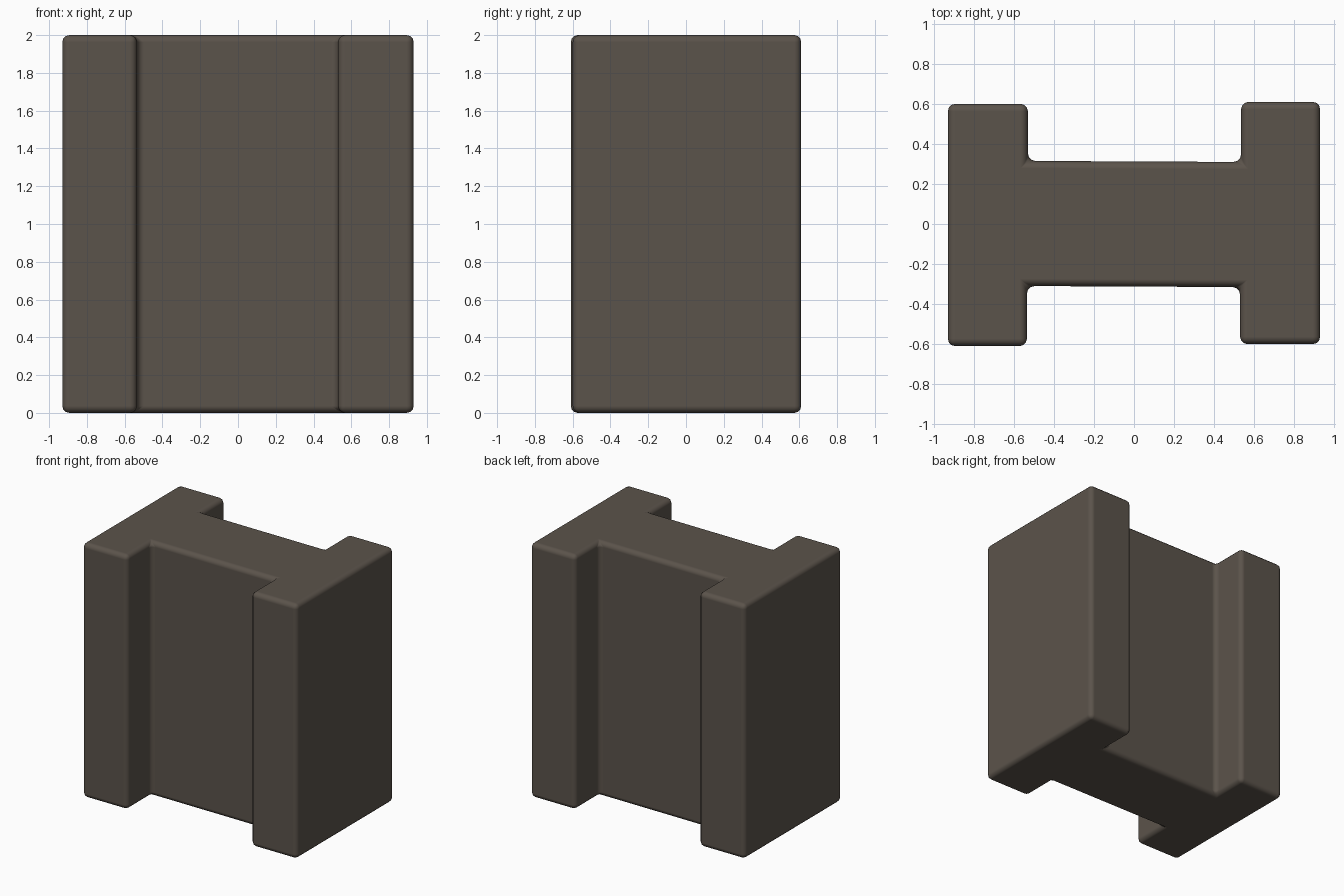
import bpy, bmesh, math

if "Cube" in bpy.data.objects:
    bpy.data.objects.remove(bpy.data.objects["Cube"])

HEIGHT = 2.0

# one flat stone colour
stone = bpy.data.materials.new("dark_brown_stone")
stone.diffuse_color = (0.105, 0.087, 0.070, 1.0)
stone.use_nodes = True
stone.node_tree.nodes["Principled BSDF"].inputs["Base Color"].default_value = stone.diffuse_color

# H-shaped outline: half of it, the rest is the same turned by 180 degrees
half = [(-0.535, -0.31), (-0.535, -0.61), (-0.93, -0.61),
        (-0.93, 0.60), (-0.53, 0.60), (-0.53, 0.315)]
outline = half + [(-x, -y) for x, y in half]

# extrude the outline into a solid block
bm = bmesh.new()
base = bm.faces.new([bm.verts.new((x, y, 0)) for x, y in outline])
ext = bmesh.ops.extrude_face_region(bm, geom=[base])
top = [v for v in ext["geom"] if isinstance(v, bmesh.types.BMVert)]
bmesh.ops.translate(bm, verts=top, vec=(0, 0, HEIGHT))
bmesh.ops.recalc_face_normals(bm, faces=bm.faces)
mesh = bpy.data.meshes.new("h_block")
bm.to_mesh(mesh)
bm.free()
mesh.materials.append(stone)
block = bpy.data.objects.new("h_block", mesh)
bpy.context.collection.objects.link(block)

# rounded edges, outer and inner corners alike
bevel = block.modifiers.new("rounded_edges", "BEVEL")
bevel.width = 0.037
bevel.segments = 3
bevel.limit_method = "ANGLE"
bevel.angle_limit = math.radians(30)
bevel.harden_normals = True

# smooth shading
for p in mesh.polygons:
    p.use_smooth = True
